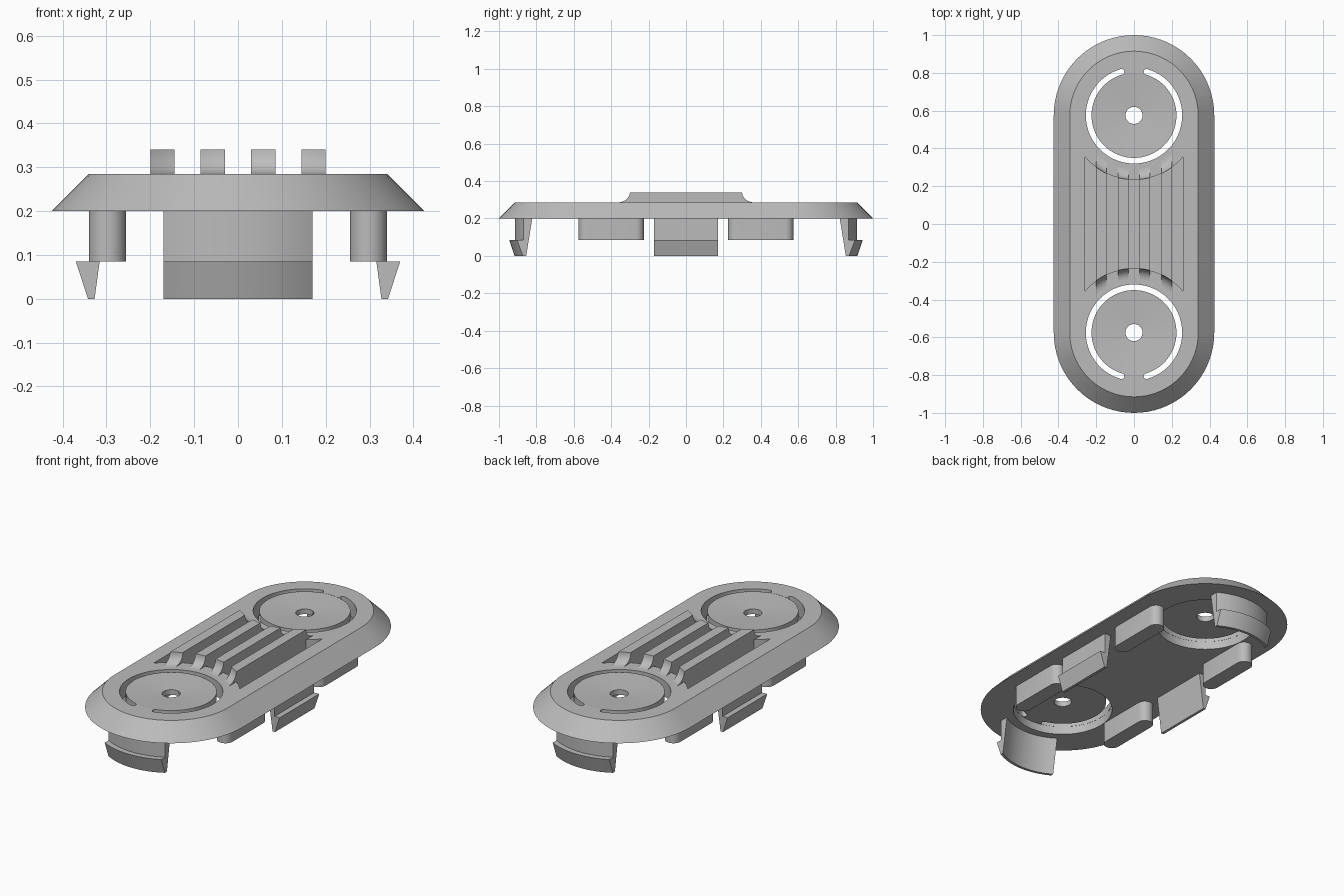
import bpy, bmesh
from math import pi, sin, cos, sqrt, radians

cube = bpy.data.objects.get("Cube")
if cube:
    bpy.data.objects.remove(cube, do_unlink=True)

GREY = (0.5, 0.5, 0.5, 1)
mat = bpy.data.materials.new("plain grey")
mat.use_nodes = True
mat.diffuse_color = GREY
mat.node_tree.nodes["Principled BSDF"].inputs["Base Color"].default_value = GREY

END = 0.575          # distance of each end centre from the middle
BASE, TOP = 0.2, 0.285


def loft(name, sections):
    """Join closed rings of points into one capped solid."""
    bm = bmesh.new()
    rings = [[bm.verts.new(p) for p in s] for s in sections]
    n = len(rings[0])
    for a, b in zip(rings, rings[1:]):
        for i in range(n):
            j = (i + 1) % n
            bm.faces.new((a[i], a[j], b[j], b[i]))
    bm.faces.new(rings[0][::-1])
    bm.faces.new(rings[-1])
    bmesh.ops.recalc_face_normals(bm, faces=bm.faces)
    mesh = bpy.data.meshes.new(name)
    bm.to_mesh(mesh)
    bm.free()
    mesh.materials.append(mat)
    ob = bpy.data.objects.new(name, mesh)
    bpy.context.collection.objects.link(ob)
    return ob


def arc(cx, cy, r, a0, a1, n):
    """Points on an arc, angles in degrees."""
    return [(cx + r * cos(radians(a0 + (a1 - a0) * i / n)),
             cy + r * sin(radians(a0 + (a1 - a0) * i / n))) for i in range(n + 1)]


def at(outline, z):
    return [(x, y, z) for x, y in outline]


def prism(name, outline, z0, z1):
    return loft(name, [at(outline, z0), at(outline, z1)])


def stadium(cx, cy, r, half, n):
    return arc(cx, cy + half, r, 0, 180, n) + arc(cx, cy - half, r, 180, 360, n)


def circle(cy, r):
    return arc(0, cy, r, 0, 360, 72)[:-1]


def smooth(ob):
    bpy.ops.object.select_all(action='DESELECT')
    ob.select_set(True)
    bpy.context.view_layer.objects.active = ob
    bpy.ops.object.shade_smooth_by_angle(angle=radians(25))


# Bevelled base plate
plate = loft("base_plate", [at(stadium(0, 0, 0.425, END, 36), BASE),
                            at(stadium(0, 0, 0.34, END, 36), TOP)])

# Cutters: sunken grip, then dish, pocket, hole and ring slot at each end
cutters = [prism("grip_cutter",
                 arc(0, END, 0.34, 270 - 49.9, 270 + 49.9, 24)
                 + arc(0, -END, 0.34, 90 - 49.9, 90 + 49.9, 24), 0.225, 0.4)]
for s in (-1, 1):
    cy = s * END
    cutters.append(loft("dish_cutter", [at(circle(cy, 0.03), 0.272),
                                        at(circle(cy, 0.224), 0.2845),
                                        at(circle(cy, 0.224), 0.4)]))
    cutters.append(prism("pocket_cutter", circle(cy, 0.256), 0.1, 0.245))
    cutters.append(prism("hole_cutter", circle(cy, 0.045), 0.1, 0.4))
    a0, a1 = s * 90 + 16, s * 90 + 344
    tips = [arc(0, cy, 0.24, a, a, 1)[0] for a in (a0, a1)]
    slot = (arc(0, cy, 0.255, a0, a1, 64) + arc(*tips[1], 0.015, a1, a1 + 180, 8)[1:-1]
            + arc(0, cy, 0.225, a1, a0, 64) + arc(*tips[0], 0.015, a0 + 180, a0 + 360, 8)[1:-1])
    cutters.append(prism("slot_cutter", slot, 0.1, 0.4))

bpy.context.view_layer.objects.active = plate
for c in cutters:
    mod = plate.modifiers.new("cut", 'BOOLEAN')
    mod.operation, mod.solver, mod.object = 'DIFFERENCE', 'EXACT', c
    bpy.ops.object.modifier_apply(modifier=mod.name)
for c in cutters:
    bpy.data.objects.remove(c, do_unlink=True)
smooth(plate)

# Grip ribs, flaring down around the discs at both ends
flare = [(0.34, 0.22), (0.34, 0.28), (0.285, 0.28)]
flare += [(0.285 + 0.055 * sin(pi * i / 16), 0.34 - 0.055 * cos(pi * i / 16))
          for i in range(9)]
for k in range(4):
    x0 = -0.2 + k * 0.115
    sections = []
    for i in range(5):
        x = x0 + 0.055 * i / 4
        half = [(x, END - sqrt(r * r - x * x), z) for r, z in flare]
        sections.append(half + [(x, -y, z) for _, y, z in half[::-1]])
    smooth(loft(f"grip_rib_{k + 1}", sections))

# Snap hooks: curved at the ends, straight at the sides
hook = [(0.3, BASE), (0.327, 0), (0.342, 0), (0.37, 0.085), (0.34, 0.085), (0.34, BASE)]
for s, end, side in ((-1, "front", "right"), (1, "back", "left")):
    xs = [-0.17 + 0.34 * i / 16 for i in range(17)]
    smooth(loft(f"{end}_hook",
                [[(x, s * (END + sqrt(r * r - x * x)), z) for r, z in hook] for x in xs]))
    loft(f"{side}_hook", [[(s * r, y, z) for r, z in hook] for y in (-0.17, 0.17)])

    # Rounded locating blocks
    for t, place in ((-1, "front"), (1, "back")):
        smooth(prism(f"{place}_{side}_block",
                     stadium(s * 0.2975, t * 0.4, 0.0425, 0.1325, 12), 0.085, BASE))
